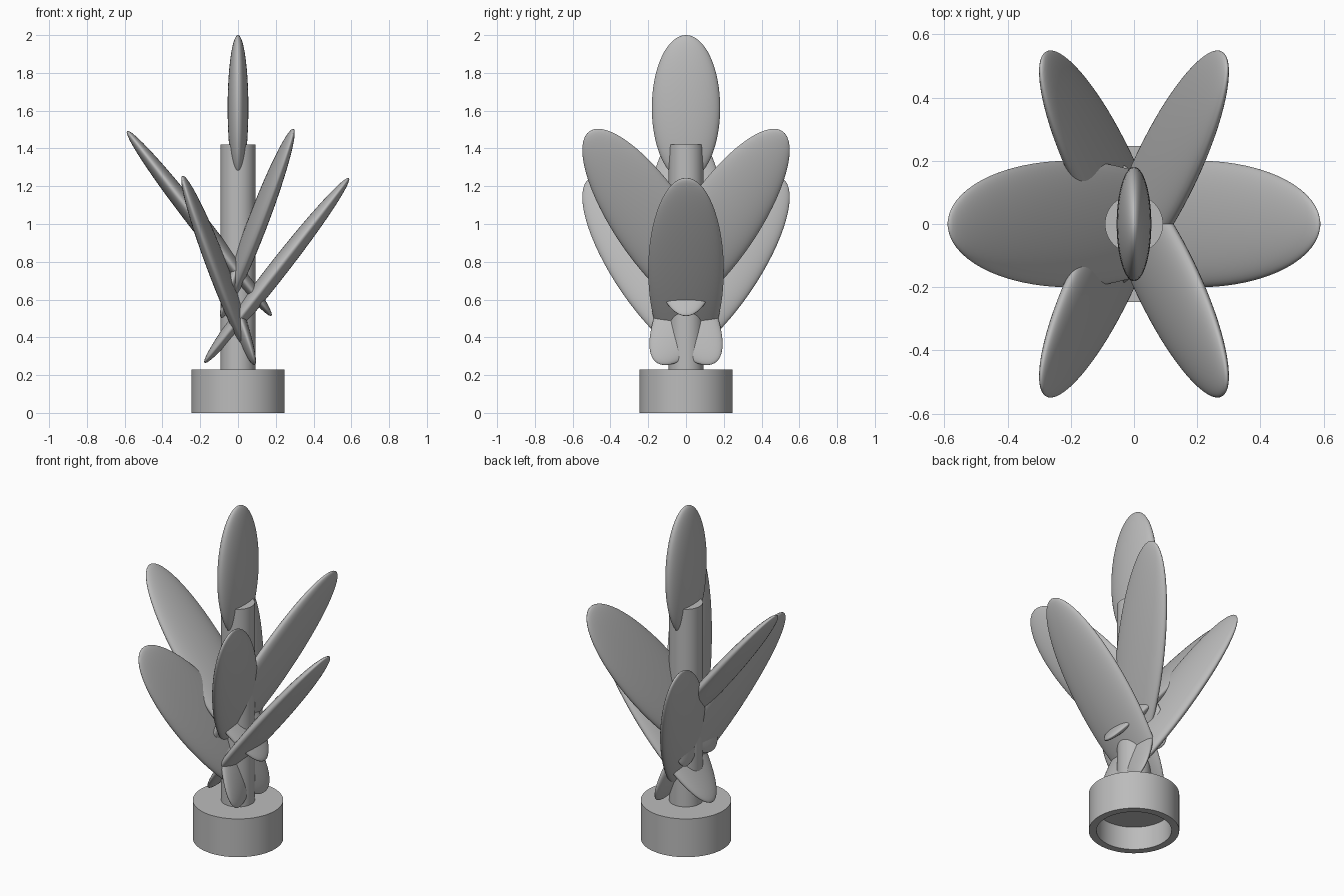
import bpy, bmesh, math
from mathutils import Vector, Matrix

if "Cube" in bpy.data.objects:
    bpy.data.objects.remove(bpy.data.objects["Cube"])

grey = bpy.data.materials.new("plain grey")
grey.diffuse_color = (0.5, 0.5, 0.5, 1)
grey.use_nodes = True
grey.node_tree.nodes["Principled BSDF"].inputs["Base Color"].default_value = grey.diffuse_color


def finish(name, bm, angle=30):
    mesh = bpy.data.meshes.new(name)
    bmesh.ops.recalc_face_normals(bm, faces=bm.faces)
    bm.to_mesh(mesh)
    bm.free()
    mesh.materials.append(grey)
    obj = bpy.data.objects.new(name, mesh)
    bpy.context.collection.objects.link(obj)
    bpy.ops.object.select_all(action='DESELECT')
    obj.select_set(True)
    bpy.context.view_layer.objects.active = obj
    bpy.ops.object.shade_smooth_by_angle(angle=math.radians(angle))
    return obj


def lathe(name, profile, steps=64):
    """Spin an (r, z) profile around the z axis."""
    bm = bmesh.new()
    verts = [bm.verts.new((r, 0, z)) for r, z in profile]
    edges = [bm.edges.new(p) for p in zip(verts, verts[1:])]
    bmesh.ops.spin(bm, geom=verts + edges, axis=(0, 0, 1), cent=(0, 0, 0),
                   angle=math.tau, steps=steps)
    bmesh.ops.remove_doubles(bm, verts=bm.verts, dist=1e-5)
    return finish(name, bm)


def leaf(name, centre, size, rotation=Matrix()):
    """Flattened ellipsoid with half sizes (thickness, width, length)."""
    bm = bmesh.new()
    m = Matrix.Translation(centre) @ rotation @ Matrix.Diagonal((*size, 1))
    bmesh.ops.create_uvsphere(bm, u_segments=64, v_segments=32, radius=1, matrix=m)
    return finish(name, bm, 60)


# Hollow base cup, open underneath
lathe("base", [(0, 0.23), (0.247, 0.23), (0.247, 0), (0.205, 0), (0.205, 0.14), (0, 0.14)])

# Straight stem
lathe("stem", [(0, 0.2), (0.092, 0.2), (0.092, 1.42), (0, 1.42)])

# Upright leaf at the tip
leaf("top_leaf", (0, 0, 1.615), (0.055, 0.181, 0.385))

# Two whorls of three leaves, each tipped outward without twisting
for whorl, height, start in (("lower", 0.754, 0), ("upper", 1.003, 60)):
    for i in range(3):
        a = math.radians(start + 120 * i)
        out = Vector((math.cos(a), math.sin(a), 0))
        axis = Vector((-out.y, out.x, 0))
        leaf(f"{whorl}_leaf_{i + 1}", out * 0.205 + Vector((0, 0, height)),
             (0.05, 0.2, 0.621), Matrix.Rotation(math.radians(38), 4, axis))
